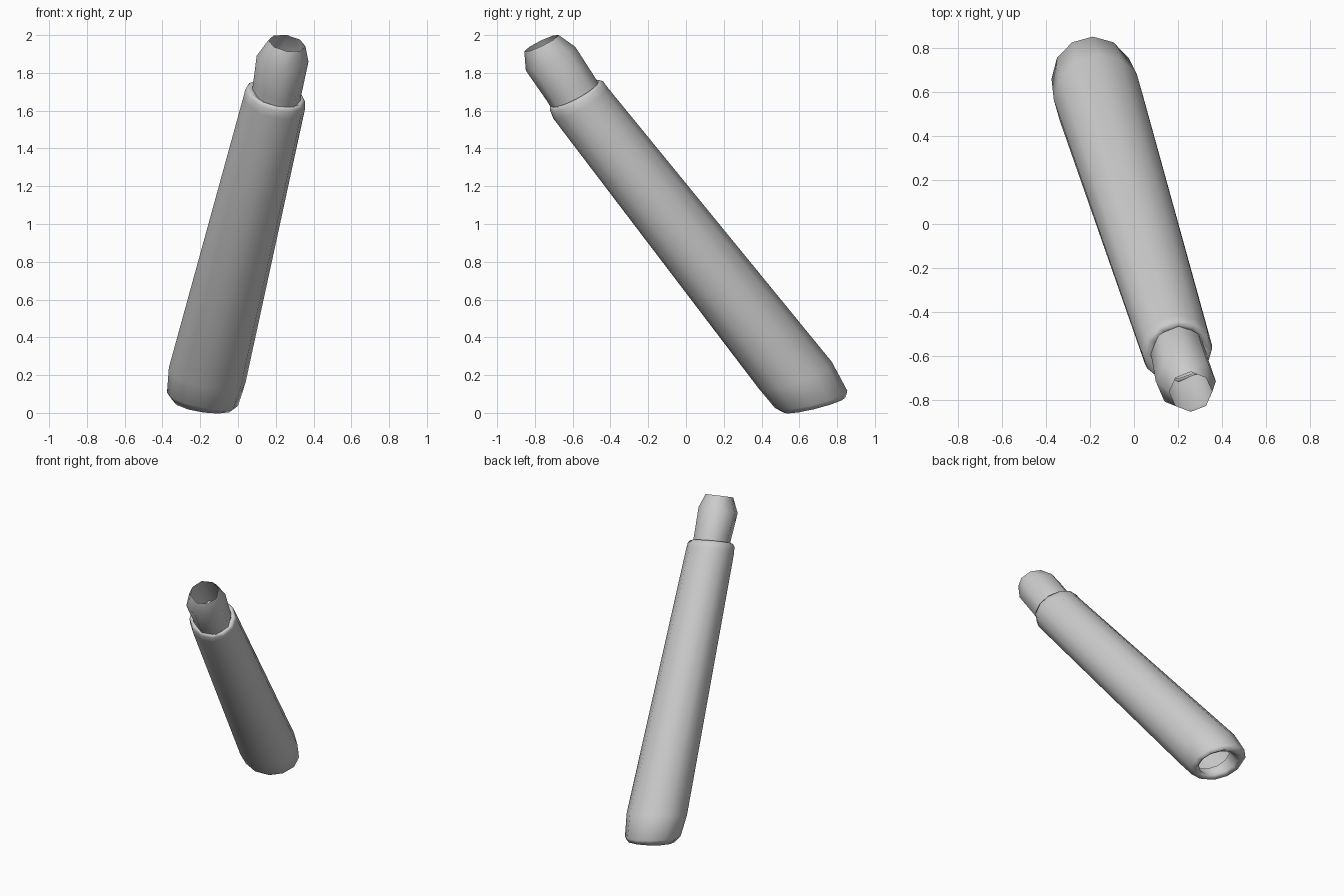
import bpy, bmesh, math
from mathutils import Vector


def loft(name, sides, rings, phase=0.0):
    """Skin tilted oval rings: each is (centre, half-width, half-depth vectors)."""
    bm = bmesh.new()
    loops = []
    for c, u, v in rings:
        loop = []
        for i in range(sides):
            a = 2 * math.pi * i / sides + phase
            loop.append(bm.verts.new(Vector(c) + Vector(u) * math.cos(a) + Vector(v) * math.sin(a)))
        loops.append(loop)
    for lo, hi in zip(loops, loops[1:]):
        for i in range(sides):
            j = (i + 1) % sides
            bm.faces.new((lo[i], lo[j], hi[j], hi[i]))
    for f in bm.faces:
        f.smooth = True
    mesh = bpy.data.meshes.new(name)
    bm.to_mesh(mesh)
    bm.free()
    ob = bpy.data.objects.new(name, mesh)
    bpy.context.collection.objects.link(ob)
    return ob


# Leaning tapered sleeve: inner lip, rolled rim, long wall, rolled shoulder
loft("sleeve", 12, [
    ((-0.165, 0.610, 0.130), (0.130, 0.0, -0.020), (0, 0.120, 0.040)),
    ((-0.180, 0.670, 0.060), (0.132, 0.0, -0.020), (0, 0.128, 0.030)),
    ((-0.185, 0.680, 0.042), (0.160, 0.0, -0.022), (0, 0.165, 0.040)),
    ((-0.188, 0.662, 0.072), (0.188, 0.0, -0.035), (0, 0.192, 0.045)),
    ((-0.163, 0.578, 0.200), (0.203, 0.01, -0.040), (0, 0.194, 0.070)),
    ((0.192, -0.560, 1.642), (0.163, 0.01, -0.032), (0, 0.143, 0.083)),
    ((0.197, -0.579, 1.678), (0.159, 0.01, -0.033), (0, 0.140, 0.078)),
    ((0.202, -0.590, 1.692), (0.145, 0.01, -0.030), (0, 0.130, 0.068)),
    ((0.202, -0.588, 1.682), (0.120, 0.01, -0.028), (0, 0.116, 0.060)),
])

# Open bulging neck emerging from the shoulder
loft("neck", 8, [
    ((0.202, -0.586, 1.675), (0.128, 0.0, -0.028), (0, 0.126, 0.064)),
    ((0.208, -0.610, 1.715), (0.128, 0.0, -0.028), (0, 0.126, 0.064)),
    ((0.236, -0.717, 1.875), (0.137, 0.0, -0.016), (0, 0.131, 0.063)),
    ((0.259, -0.765, 1.957), (0.098, 0.0, -0.016), (0, 0.091, 0.043)),
])
